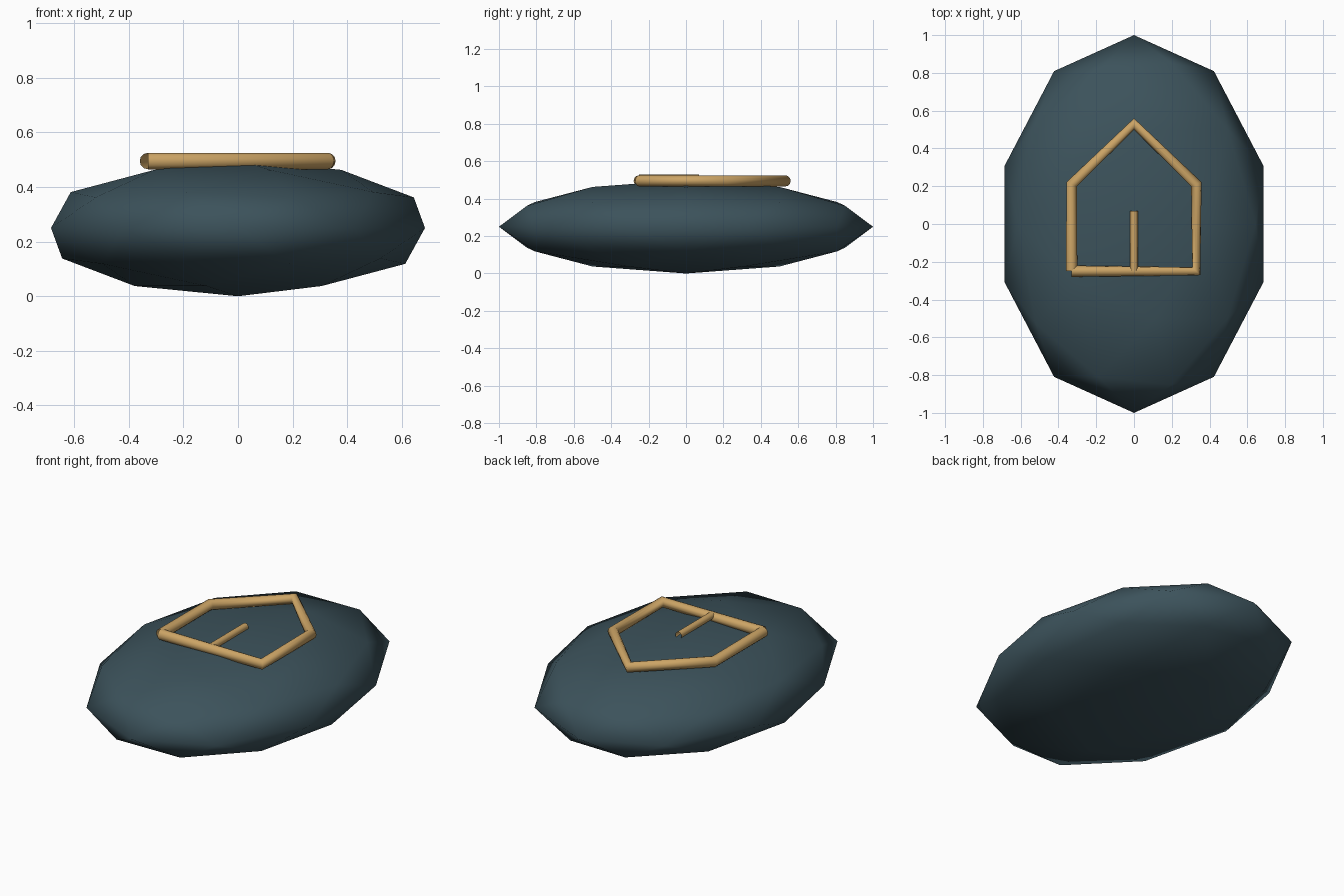
import bpy

if "Cube" in bpy.data.objects:
    bpy.data.objects.remove(bpy.data.objects["Cube"])


def make_material(name, color):
    mat = bpy.data.materials.new(name)
    mat.diffuse_color = (*color, 1.0)
    mat.use_nodes = True
    mat.node_tree.nodes["Principled BSDF"].inputs["Base Color"].default_value = mat.diffuse_color
    return mat


slate = make_material("slate blue", (0.045, 0.085, 0.105))
gold = make_material("warm gold", (0.60, 0.37, 0.13))


def tube(name, points, radius):
    """Round open-ended tube along a straight-segment path."""
    curve = bpy.data.curves.new(name, "CURVE")
    curve.dimensions = "3D"
    curve.bevel_depth = radius
    curve.bevel_resolution = 4
    spline = curve.splines.new("POLY")
    spline.points.add(len(points) - 1)
    for p, co in zip(spline.points, points):
        p.co = (*co, 1.0)
    curve.materials.append(gold)
    obj = bpy.data.objects.new(name, curve)
    bpy.context.collection.objects.link(obj)
    return obj


# Flattened oval stone
bpy.ops.mesh.primitive_ico_sphere_add(subdivisions=2, radius=1, location=(0, 0, 0.25))
stone = bpy.context.object
stone.name = "stone"
stone.scale = (0.72, 1.0, 0.25)
bpy.ops.object.transform_apply(location=False, rotation=False, scale=True)
bpy.ops.object.shade_smooth()
stone.data.materials.append(slate)

# House-shaped outline, starting and ending at its lower left corner
z = 0.495
outline = [(-0.33, -0.25), (-0.33, 0.21), (0, 0.53), (0.33, 0.21), (0.33, -0.25), (-0.33, -0.25)]
tube("house_outline", [(x, y, z) for x, y in outline], 0.03)

# Upright bar inside the outline
tube("centre_bar", [(0, -0.25, 0.508), (0, 0.07, 0.508)], 0.02)
